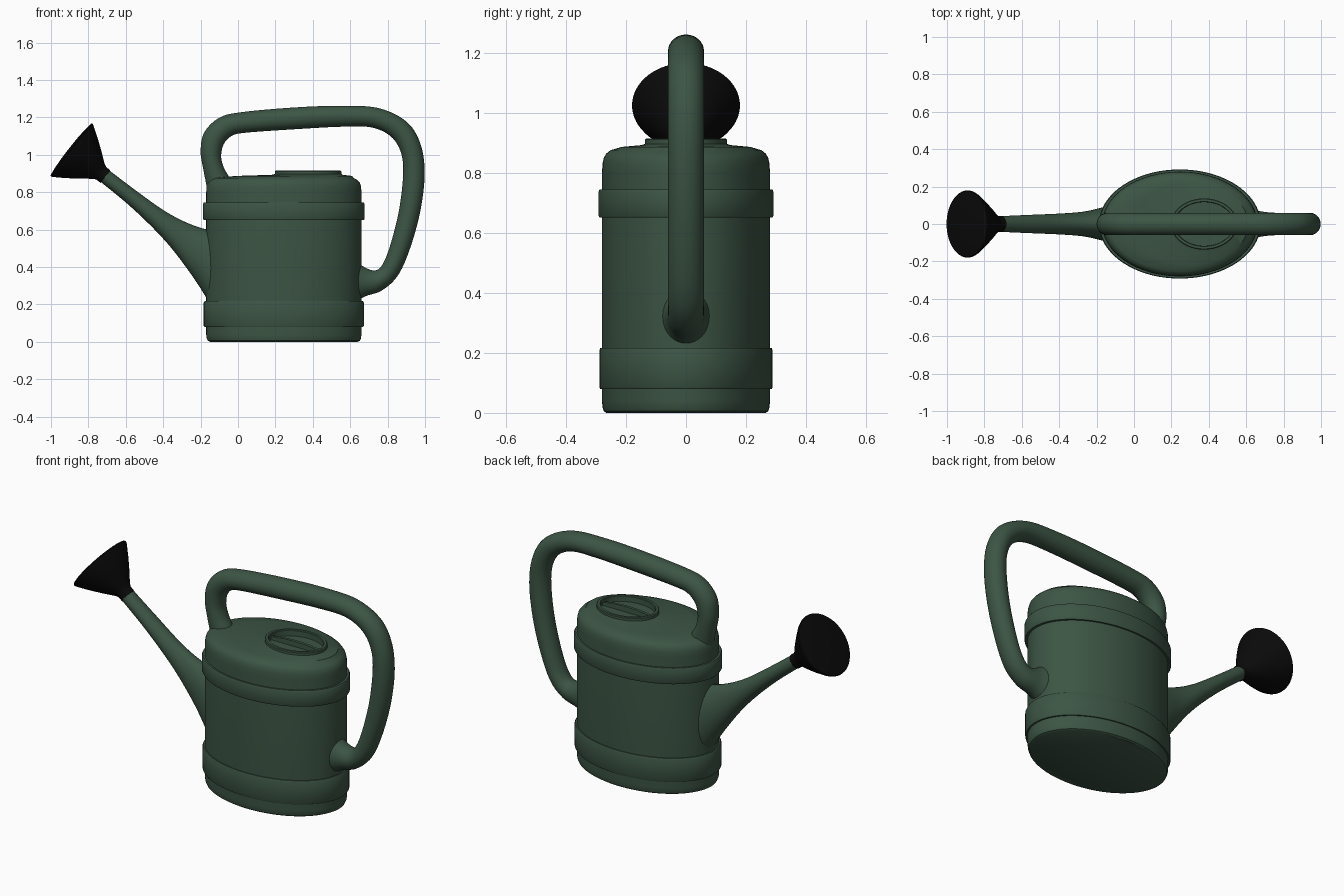
import bpy, bmesh
from math import sin, cos, tau, radians
from mathutils import Vector

if "Cube" in bpy.data.objects:
    bpy.data.objects.remove(bpy.data.objects["Cube"], do_unlink=True)


def material(name, rgb):
    m = bpy.data.materials.new(name)
    m.use_nodes = True
    m.diffuse_color = (*rgb, 1)
    m.node_tree.nodes["Principled BSDF"].inputs["Base Color"].default_value = (*rgb, 1)
    return m


GREEN = material("dark green plastic", (0.045, 0.09, 0.058))
BLACK = material("black plastic", (0.003, 0.003, 0.003))


def loft(name, rings, mat, angle=35):
    """Skin a list of closed rings and cap both ends."""
    bm = bmesh.new()
    loops = [[bm.verts.new(p) for p in ring] for ring in rings]
    n = len(loops[0])
    for lo, hi in zip(loops, loops[1:]):
        for i in range(n):
            j = (i + 1) % n
            bm.faces.new((lo[i], lo[j], hi[j], hi[i]))
    bm.faces.new(loops[0])
    bm.faces.new(loops[-1])
    bmesh.ops.recalc_face_normals(bm, faces=bm.faces)
    me = bpy.data.meshes.new(name)
    bm.to_mesh(me)
    bm.free()
    me.materials.append(mat)
    me.shade_smooth()
    me.set_sharp_from_angle(angle=radians(angle))
    ob = bpy.data.objects.new(name, me)
    bpy.context.collection.objects.link(ob)
    return ob


def ellipse(center, u, v, n):
    return [center + u * cos(tau * i / n) + v * sin(tau * i / n) for i in range(n)]


def oval(cx, a, b, z, n=96):
    return ellipse(Vector((cx, 0, z)), Vector((a, 0, 0)), Vector((0, b, 0)), n)


def smooth_rows(rows, steps=6):
    """Catmull-Rom interpolation through rows of numbers."""
    rows = [Vector(r) for r in rows]
    pad = [rows[0]] + rows + [rows[-1]]
    out = []
    for a, b, c, d in zip(pad, pad[1:], pad[2:], pad[3:]):
        for k in range(steps):
            t = k / steps
            out.append(0.5 * (2 * b + (c - a) * t + (2 * a - 5 * b + 4 * c - d) * t * t
                              + (3 * b - a - 3 * c + d) * t ** 3))
    return out + [rows[-1]]


def tube(name, rows, mat):
    """Tube from rows of outer x, outer z, inner x, inner z, half width."""
    rings = []
    for ox, oz, ix, iz, w in smooth_rows(rows):
        outer, inner = Vector((ox, 0, oz)), Vector((ix, 0, iz))
        rings.append(ellipse((outer + inner) / 2, (outer - inner) / 2, Vector((0, w, 0)), 32))
    return loft(name, rings, mat)


CX, A, B = 0.245, 0.415, 0.28


def body_ring(s, z):
    return oval(CX, A * s, B * s, z)


# Body: oval tank, domed shoulder, raised filler lip and recess
body = [body_ring(s, z) for s, z in (
    (0.95, 0), (0.98, 0.006), (0.995, 0.02), (1, 0.04), (1, 0.8),
    (0.995, 0.83), (0.98, 0.85), (0.95, 0.865), (0.9, 0.876))]
body += [oval(*r) for r in (
    (0.3, 0.31, 0.215, 0.887), (0.37, 0.19, 0.15, 0.893),
    (0.375, 0.178, 0.137, 0.897), (0.375, 0.178, 0.137, 0.911),
    (0.375, 0.173, 0.133, 0.915), (0.375, 0.16, 0.12, 0.915),
    (0.375, 0.157, 0.117, 0.911), (0.375, 0.157, 0.117, 0.88))]
loft("tank_body", body, GREEN)

# Raised bands around the tank
for name, s, z0, z1 in (("lower_band", 1.032, 0.08, 0.217), ("upper_band", 1.042, 0.652, 0.745)):
    loft(name, [body_ring(r, z) for r, z in (
        (0.98, z0), (s - 0.01, z0), (s, z0 + 0.006),
        (s, z1 - 0.008), (s - 0.012, z1), (0.98, z1))], GREEN)

# Slim arched bar across the filler recess
bar = []
for i in range(17):
    t = i / 8 - 1
    top = 0.897 + 0.014 * (1 - t * t)
    x = 0.375 + 0.158 * t
    bar.append([Vector((x, y, z)) for y, z in (
        (-0.008, 0.875), (0.008, 0.875), (0.008, top), (-0.008, top))])
loft("filler_bar", bar, GREEN)

# Carrying handle, from the shoulder over the top and down to the back
tube("handle", (
    (-0.155, 0.72, -0.02, 0.8, 0.06),
    (-0.168, 0.83, -0.045, 0.875, 0.06),
    (-0.185, 0.92, -0.075, 0.93, 0.06),
    (-0.2, 1.02, -0.09, 0.99, 0.06),
    (-0.18, 1.12, -0.077, 1.055, 0.06),
    (-0.1, 1.198, -0.035, 1.1, 0.06),
    (0.02, 1.228, 0.04, 1.118, 0.06),
    (0.3, 1.253, 0.31, 1.137, 0.06),
    (0.55, 1.262, 0.55, 1.15, 0.06),
    (0.75, 1.25, 0.71, 1.147, 0.06),
    (0.9, 1.178, 0.815, 1.1, 0.06),
    (0.975, 1.06, 0.87, 1.015, 0.06),
    (0.998, 0.9, 0.883, 0.9, 0.06),
    (0.975, 0.7, 0.862, 0.71, 0.06),
    (0.92, 0.5, 0.818, 0.53, 0.06),
    (0.855, 0.355, 0.776, 0.42, 0.06),
    (0.77, 0.275, 0.735, 0.382, 0.06),
    (0.68, 0.243, 0.675, 0.4, 0.068),
    (0.61, 0.2, 0.61, 0.45, 0.09)), GREEN)

# Tapering spout
tube("spout", (
    (-0.08, 0.6, -0.08, 0.08, 0.11),
    (-0.17, 0.602, -0.16, 0.22, 0.09),
    (-0.28, 0.64, -0.25, 0.36, 0.067),
    (-0.4, 0.705, -0.385, 0.535, 0.056),
    (-0.55, 0.812, -0.56, 0.71, 0.049),
    (-0.69, 0.918, -0.74, 0.86, 0.042)), GREEN)

# Sprinkler rose: flared cone with a slightly domed face
axis = Vector((-0.786, 0, 0.618))
side = Vector((0.618, 0, 0.786))
base = Vector((-0.712, 0, 0.886))
rose = [ellipse(base + axis * d, side * r, Vector((0, r, 0)), 64) for d, r in (
    (-0.005, 0.042), (0.025, 0.043), (0.04, 0.05), (0.06, 0.065), (0.1, 0.096),
    (0.16, 0.139), (0.215, 0.175), (0.226, 0.18), (0.231, 0.176),
    (0.237, 0.13), (0.241, 0.07), (0.242, 0.01))]
loft("sprinkler_rose", rose, BLACK)
